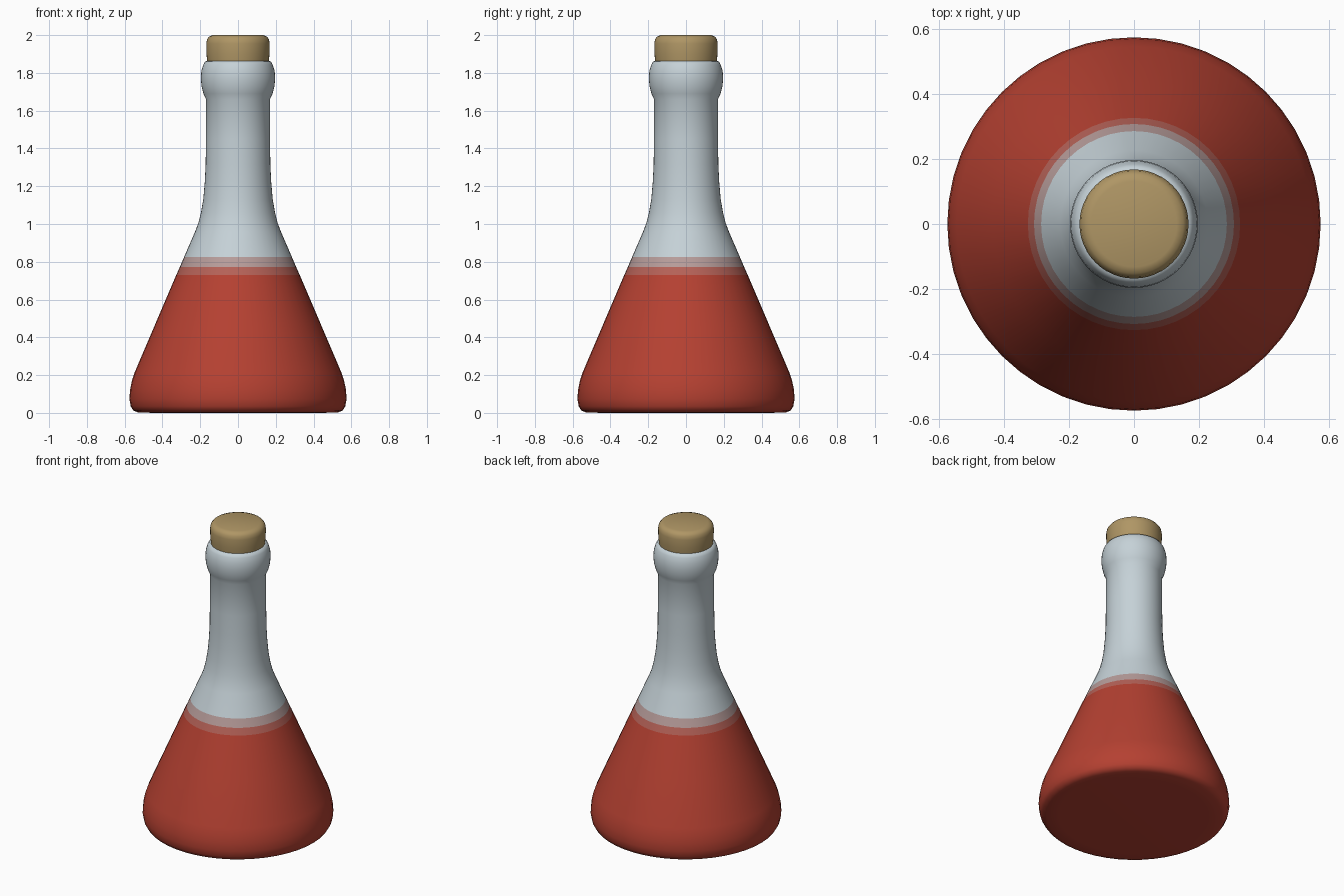
import bpy, bmesh, math

if "Cube" in bpy.data.objects:
    bpy.data.objects.remove(bpy.data.objects["Cube"])

SEGMENTS = 48


def material(name, rgb):
    m = bpy.data.materials.new(name)
    m.diffuse_color = (*rgb, 1.0)
    m.use_nodes = True
    m.node_tree.nodes["Principled BSDF"].inputs["Base Color"].default_value = m.diffuse_color
    return m


red = material("red liquid", (0.46, 0.052, 0.031))
rose = material("rose liquid edge", (0.46, 0.12, 0.095))
pale = material("pale liquid edge", (0.47, 0.33, 0.32))
glass = material("pale glass", (0.56, 0.64, 0.68))
cork = material("cork", (0.43, 0.305, 0.13))


def lathe(name, profile, mats, rule=lambda z: 0):
    """Spin an (r, z) profile about z; end points with r = 0 become poles."""
    bm = bmesh.new()
    rings = []
    for r, z in profile:
        if r == 0:
            rings.append([bm.verts.new((0, 0, z))] * SEGMENTS)
        else:
            rings.append([bm.verts.new((r * math.cos(2 * math.pi * i / SEGMENTS),
                                        r * math.sin(2 * math.pi * i / SEGMENTS), z))
                          for i in range(SEGMENTS)])
    for (r0, z0), (r1, z1), a, b in zip(profile, profile[1:], rings, rings[1:]):
        for i in range(SEGMENTS):
            j = (i + 1) % SEGMENTS
            loop = list(dict.fromkeys((a[i], a[j], b[j], b[i])))
            bm.faces.new(loop).material_index = rule((z0 + z1) / 2)
    bmesh.ops.recalc_face_normals(bm, faces=bm.faces)
    mesh = bpy.data.meshes.new(name)
    bm.to_mesh(mesh)
    bm.free()
    for m in mats:
        mesh.materials.append(m)
    ob = bpy.data.objects.new(name, mesh)
    bpy.context.collection.objects.link(ob)
    bpy.ops.object.select_all(action='DESELECT')
    ob.select_set(True)
    bpy.context.view_layer.objects.active = ob
    bpy.ops.object.shade_smooth_by_angle(angle=math.radians(50))
    return ob


# Flask: rounded foot, conical body, neck and bulging lip
flask_profile = [
    (0, 0), (0.45, 0), (0.53, 0.003), (0.555, 0.013), (0.568, 0.035),
    (0.575, 0.075), (0.571, 0.125), (0.562, 0.17), (0.547, 0.215),
    (0.436, 0.475), (0.327, 0.73), (0.308, 0.772), (0.286, 0.824),
    (0.227, 0.96), (0.210, 1.005), (0.196, 1.06), (0.184, 1.13),
    (0.176, 1.22), (0.171, 1.32), (0.170, 1.45), (0.169, 1.66),
    (0.183, 1.69), (0.193, 1.73), (0.197, 1.77), (0.194, 1.81),
    (0.184, 1.843), (0.174, 1.86), (0.160, 1.864), (0, 1.864)]

# Colour bands by height
limits = (0.73, 0.772, 0.824)
lathe("flask", flask_profile, [red, rose, pale, glass],
      lambda z: sum(z > h for h in limits))

# Cork stopper
lathe("cork_stopper", [
    (0, 1.80), (0.155, 1.80), (0.163, 1.86), (0.167, 1.90), (0.168, 1.955),
    (0.164, 1.978), (0.152, 1.993), (0.132, 2.0), (0, 2.0)], [cork])
